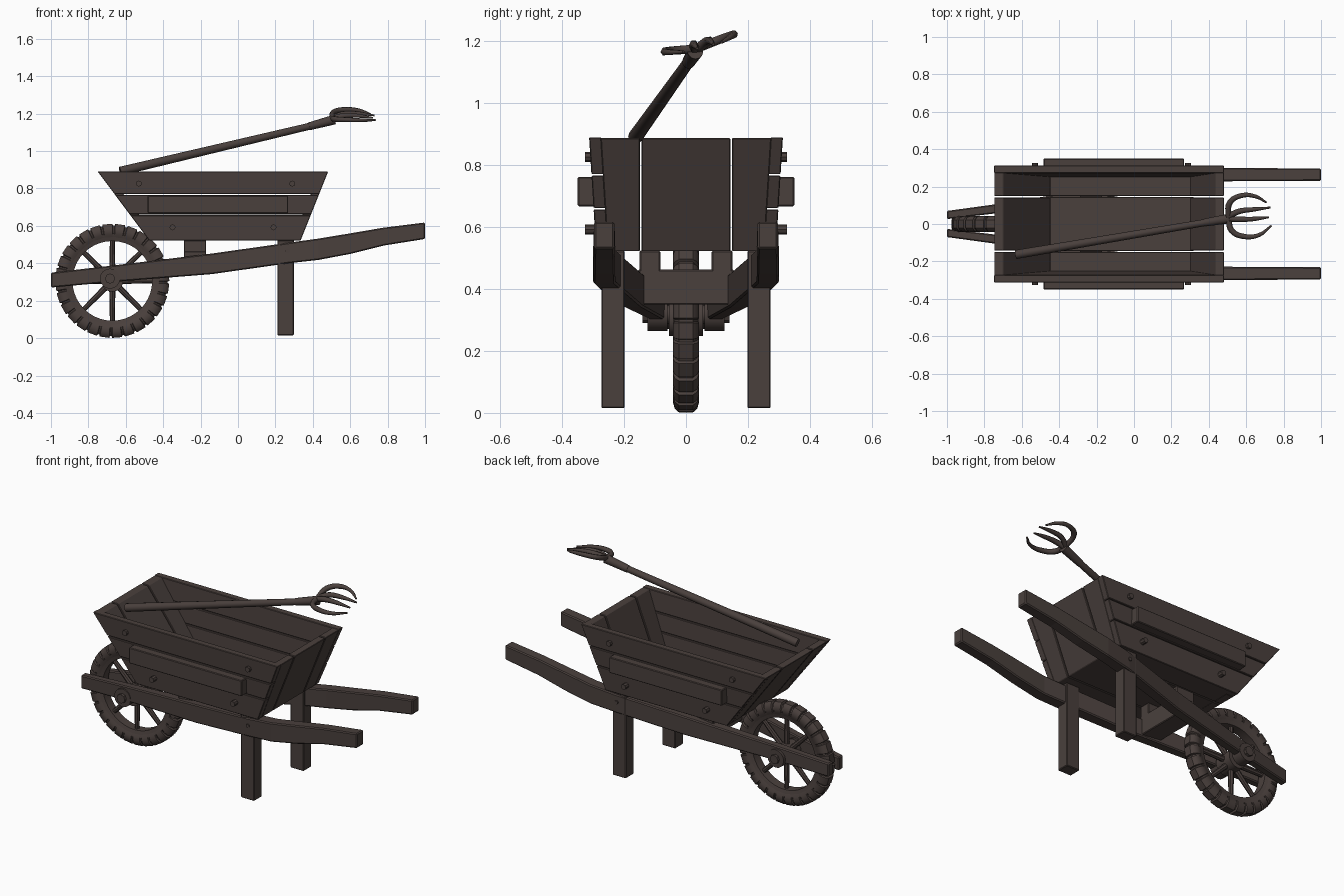
import bpy, bmesh, math
from mathutils import Vector

if "Cube" in bpy.data.objects:
    bpy.data.objects.remove(bpy.data.objects["Cube"])


def material(name, rgb):
    m = bpy.data.materials.new(name)
    m.diffuse_color = (*rgb, 1)
    m.use_nodes = True
    m.node_tree.nodes["Principled BSDF"].inputs["Base Color"].default_value = m.diffuse_color
    return m


WOOD = material("dark weathered brown", (0.068, 0.051, 0.046))


def finish(name, bm, bevel=0.0, smooth=False):
    bmesh.ops.recalc_face_normals(bm, faces=bm.faces)
    me = bpy.data.meshes.new(name)
    bm.to_mesh(me)
    bm.free()
    ob = bpy.data.objects.new(name, me)
    bpy.context.collection.objects.link(ob)
    me.materials.append(WOOD)
    if bevel:
        mod = ob.modifiers.new("worn edges", 'BEVEL')
        mod.width = bevel
        mod.segments = 1
    if smooth:
        bpy.context.view_layer.objects.active = ob
        ob.select_set(True)
        bpy.ops.object.shade_smooth_by_angle(angle=math.radians(35))
        ob.select_set(False)
    return ob


def loft(name, loops, bevel=0.003, closed=False, smooth=False):
    """Skin a row of equal-length vertex loops; cap the ends unless closed."""
    bm = bmesh.new()
    rows = [[bm.verts.new(p) for p in loop] for loop in loops]
    n = len(rows[0])
    pairs = list(zip(rows, rows[1:])) + ([(rows[-1], rows[0])] if closed else [])
    for a, b in pairs:
        for i in range(n):
            j = (i + 1) % n
            bm.faces.new((a[i], a[j], b[j], b[i]))
    if not closed:
        bm.faces.new(rows[0])
        bm.faces.new(rows[-1])
    return finish(name, bm, bevel, smooth)


def box(name, x0, x1, y0, y1, z0, z1, bevel=0.004):
    ring = lambda x: [(x, y0, z0), (x, y1, z0), (x, y1, z1), (x, y0, z1)]
    return loft(name, [ring(x0), ring(x1)], bevel)


def rod(name, a, b, r0, r1=None, sides=12, smooth=True):
    """Straight round bar between two points."""
    a, b = Vector(a), Vector(b)
    r1 = r0 if r1 is None else r1
    q = (b - a).to_track_quat('Z', 'Y')
    loops = [[p + q @ Vector((r * math.cos(t), r * math.sin(t), 0))
              for t in [math.tau * k / sides for k in range(sides)]]
             for p, r in ((a, r0), (b, r1))]
    return loft(name, loops, 0, smooth=smooth)


# ---- tray: sloping ends and slightly flared plank sides
Z0, Z1 = 0.522, 0.89
mix = lambda a, b, z: a + (b - a) * (z - Z0) / (Z1 - Z0)
back_x = lambda z: mix(-0.475, -0.75, z)
front_x = lambda z: mix(0.335, 0.482, z)
side_y = lambda z: mix(0.29, 0.313, z)
T = 0.04

for s in (-1, 1):
    for k, (za, zb) in enumerate(((Z0, 0.657), (0.662, 0.766), (0.771, Z1))):
        def section(fx, s=s, za=za, zb=zb):
            return [(fx(za), s * side_y(za), za), (fx(zb), s * side_y(zb), zb),
                    (fx(zb), s * (side_y(zb) - T), zb), (fx(za), s * (side_y(za) - T), za)]
        loft(f"tray_side_plank_{k}", [section(back_x), section(front_x)])
    # side batten and bolts
    y0, y1 = sorted((s * 0.295, s * 0.35))
    box("side_batten", -0.483, 0.268, y0, y1, 0.667, 0.762)
    for x, z in ((-0.35, 0.592), (0.19, 0.592), (0.29, 0.826), (-0.53, 0.826)):
        rod("side_bolt", (x, s * 0.28, z), (x, s * 0.326, z), 0.016, sides=8, smooth=False)

for fx, d, name in ((back_x, 0.048, "tray_back_plank"), (front_x, -0.045, "tray_front_plank")):
    for k, (u, v) in enumerate(((-1, -0.149), (-0.143, 0.143), (0.149, 1))):
        def row(z):
            lim = side_y(z) - T + 0.003
            a, b = (-lim if u == -1 else u), (lim if v == 1 else v)
            x = fx(z)
            return [(x, a, z), (x, b, z), (x + d, b, z), (x + d, a, z)]
        loft(f"{name}_{k}", [row(Z0), row(Z1 - 0.002)])

for k, (a, b) in enumerate(((-0.255, -0.149), (-0.144, 0.144), (0.149, 0.255))):
    box(f"tray_floor_plank_{k}", -0.45, 0.32, a, b, Z0 + 0.001, 0.552, 0.003)

# ---- shafts: converge on the wheel, end in thinner handles
# x, y centre, bottom z, top z, half thickness
PATH = [(-1.0, 0.048, 0.27, 0.35, 0.022), (-0.67, 0.090, 0.300, 0.388, 0.025),
        (-0.14, 0.172, 0.342, 0.452, 0.032), (0.27, 0.245, 0.400, 0.510, 0.038),
        (0.43, 0.264, 0.418, 0.532, 0.036), (0.60, 0.264, 0.450, 0.560, 0.035),
        (0.78, 0.264, 0.495, 0.590, 0.034), (1.0, 0.264, 0.530, 0.618, 0.033)]
for s in (-1, 1):
    loft("shaft", [[(x, s * (y - h), a), (x, s * (y + h), a),
                    (x + (0.0 if x == 1.0 else -0.005 * (x == 0.78)), s * (y + h), b),
                    (x, s * (y - h), b)]
                   for x, y, a, b, h in PATH], 0.006)
    # legs
    y0, y1 = sorted((s * 0.198, s * 0.273))
    box("leg", 0.21, 0.299, y0, y1, 0.015, Z0 + 0.002)
    # posts carrying the tray on the cross beam
    y0, y1 = sorted((s * 0.083, s * 0.15))
    box("tray_support_post", -0.29, -0.17, y0, y1, 0.44, Z0 + 0.002)
    # pegs in the shafts
    rod("shaft_peg", (0.265, s * 0.26, 0.465), (0.265, s * 0.288, 0.465), 0.011, sides=8)
box("cross_beam", -0.29, -0.17, -0.155, 0.155, 0.35, 0.463)

# ---- wheel
CX, CZ, R = -0.672, 0.306, 0.305


def wheel_ring(name, profile_at, angles, smooth):
    """Revolve (radius, y) profile around the axle."""
    loft(name, [[(CX + r * math.cos(t), y, CZ + r * math.sin(t)) for r, y in profile_at(i)]
                for i, t in enumerate(angles)], 0, True, smooth)


def tyre_profile(i):
    g = 0.010 if i % 4 >= 2 else 0.0          # tread grooves between blocks
    q = g * 0.6
    return [(0.228, -0.03), (0.25, -0.04), (0.272, -0.042 + q), (0.293 - g, -0.036 + q),
            (R - g, -0.022), (R - g, 0.022), (0.293 - g, 0.036 - q), (0.272, 0.042 - q),
            (0.25, 0.04), (0.228, 0.03)]


BLOCKS = 28
tread = [math.tau * (b + f) / BLOCKS for b in range(BLOCKS) for f in (0.0, 0.76, 0.82, 0.94)]
# order per block: block start, block end, groove start, groove end
wheel_ring("tyre", tyre_profile, tread, True)
circle = [math.tau * k / 40 for k in range(40)]
wheel_ring("wheel_rim", lambda i: [(0.213, -0.027), (0.235, -0.033), (0.235, 0.033), (0.213, 0.027)],
           circle, True)
for k in range(8):
    t = math.tau * k / 8
    c, n = math.cos(t), math.sin(t)
    rod("spoke", (CX + 0.03 * c, 0, CZ + 0.03 * n), (CX + 0.22 * c, 0, CZ + 0.22 * n), 0.017, 0.013, 8)

# axle, hub and end caps
HX, HZ = CX - 0.012, CZ + 0.012
rod("wheel_hub", (CX, -0.055, CZ), (CX, 0.055, CZ), 0.058, sides=20)
rod("axle", (HX, -0.12, HZ), (HX, 0.12, HZ), 0.03)
for s in (-1, 1):
    rod("axle_washer", (HX, s * 0.06, HZ), (HX, s * 0.124, HZ), 0.054, sides=16)
    rod("axle_nut", (HX, s * 0.12, HZ), (HX, s * 0.14, HZ), 0.027, sides=8, smooth=False)

# ---- garden fork resting across the tray
rod("fork_handle", (-0.63, -0.163, 0.892), (0.49, 0.026, 1.158), 0.024, 0.018)
rod("fork_socket", (0.38, 0.008, 1.132), (0.515, 0.030, 1.168), 0.021, 0.026)


def tine(name, pts):
    cu = bpy.data.curves.new(name, 'CURVE')
    cu.dimensions = '3D'
    cu.bevel_depth = 0.016
    cu.bevel_resolution = 1
    cu.resolution_u = 5
    cu.use_fill_caps = True
    sp = cu.splines.new('BEZIER')
    sp.bezier_points.add(len(pts) - 1)
    for i, (bp, (x, y)) in enumerate(zip(sp.bezier_points, pts)):
        f = i / (len(pts) - 1)
        bp.co = (x, y, 1.178 + 0.25 * (y - 0.04) + 0.016 * math.sin(f * math.pi))
        bp.handle_left_type = bp.handle_right_type = 'AUTO'
        bp.radius = 1.0 - 0.7 * f ** 2.5
    ob = bpy.data.objects.new(name, cu)
    bpy.context.collection.objects.link(ob)
    cu.materials.append(WOOD)


tine("fork_outer_tine_left", [(0.505, 0.035), (0.513, 0.115), (0.575, 0.152), (0.65, 0.147), (0.708, 0.115)])
tine("fork_outer_tine_right", [(0.505, 0.03), (0.522, -0.035), (0.59, -0.067), (0.67, -0.058), (0.735, -0.008)])
tine("fork_inner_tine_left", [(0.505, 0.04), (0.56, 0.067), (0.64, 0.078), (0.73, 0.088)])
tine("fork_inner_tine_right", [(0.505, 0.028), (0.56, 0.025), (0.64, 0.027), (0.722, 0.036)])
